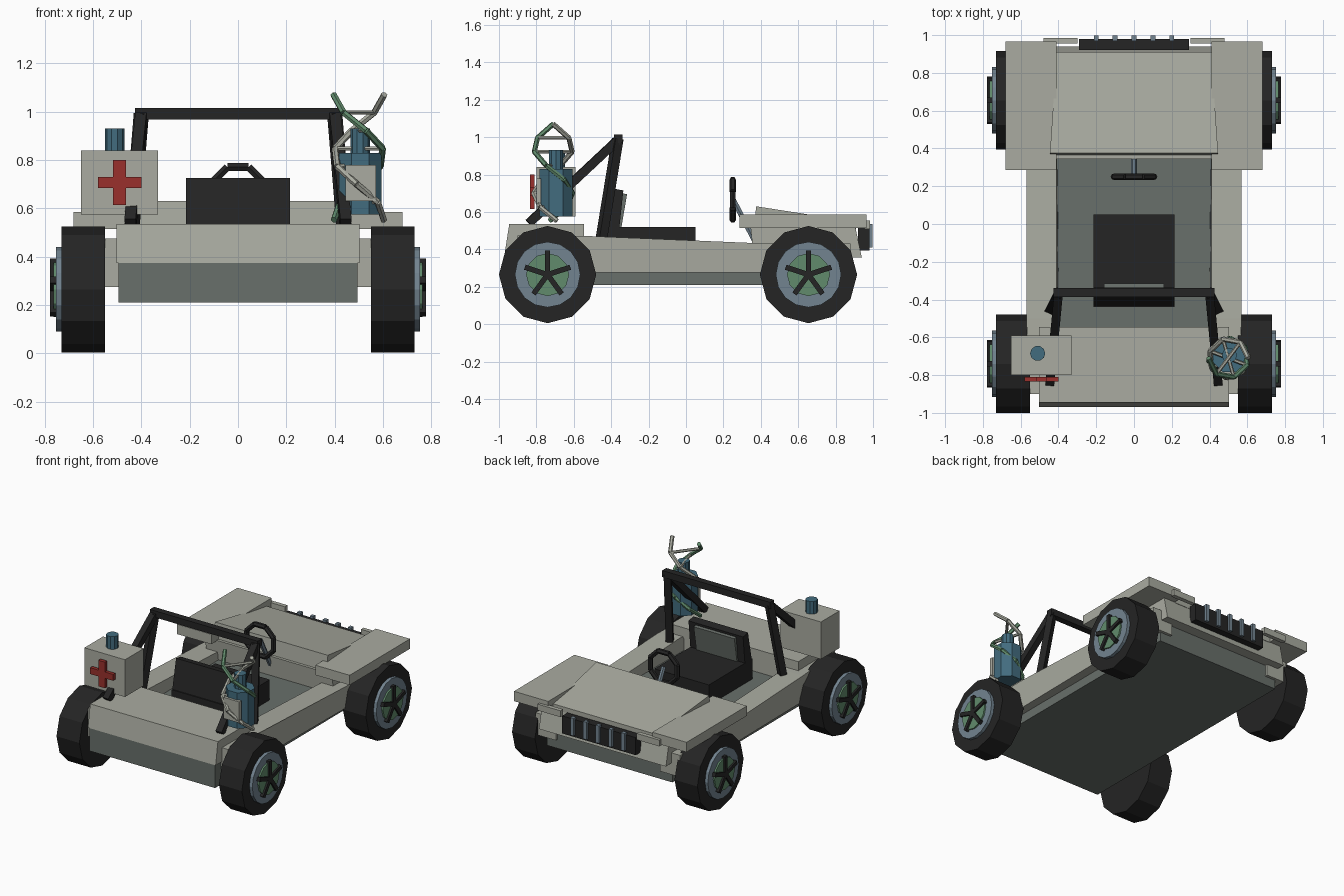
import bpy, bmesh, math
from mathutils import Vector, Matrix

if "Cube" in bpy.data.objects:
    bpy.data.objects.remove(bpy.data.objects["Cube"])


def mat(name, rgb):
    m = bpy.data.materials.new(name)
    m.diffuse_color = (*rgb, 1)
    m.use_nodes = True
    m.node_tree.nodes["Principled BSDF"].inputs["Base Color"].default_value = m.diffuse_color
    return m


PAINT = mat("pale_paint", (0.40, 0.41, 0.355))
FLOOR = mat("dark_grey", (0.14, 0.16, 0.145))
BLACK = mat("black", (0.018, 0.018, 0.018))
RED = mat("red", (0.32, 0.03, 0.025))
BLUE = mat("tank_blue", (0.055, 0.15, 0.21))
STEEL = mat("blue_grey", (0.17, 0.23, 0.28))
GREEN = mat("green", (0.12, 0.26, 0.15))


def finish(name, bm, material):
    bmesh.ops.recalc_face_normals(bm, faces=bm.faces)
    me = bpy.data.meshes.new(name)
    bm.to_mesh(me)
    bm.free()
    me.materials.append(material)
    ob = bpy.data.objects.new(name, me)
    bpy.context.collection.objects.link(ob)
    return ob


def add_box(bm, x, y, z):
    c = [(a + b) / 2 for a, b in (x, y, z)]
    s = [b - a for a, b in (x, y, z)]
    m = Matrix.Translation(c) @ Matrix.Diagonal((*s, 1))
    return bmesh.ops.create_cube(bm, size=1, matrix=m)["verts"]


def box(name, x, y, z, material):
    bm = bmesh.new()
    add_box(bm, x, y, z)
    return finish(name, bm, material)


def prism(name, profile, x0, x1, material, width=None):
    """Extrude a (y, z) profile along x; width(y) may scale x."""
    bm = bmesh.new()
    rows = [[bm.verts.new((x * (width(y) if width else 1), y, z)) for y, z in profile]
            for x in (x0, x1)]
    bm.faces.new(rows[0])
    bm.faces.new(rows[1][::-1])
    n = len(profile)
    for i in range(n):
        j = (i + 1) % n
        bm.faces.new((rows[0][i], rows[0][j], rows[1][j], rows[1][i]))
    return finish(name, bm, material)


def add_bar(bm, p, q, r, sides):
    """Straight bar between two points."""
    p, q = Vector(p), Vector(q)
    d = q - p
    m = (Matrix.Translation((p + q) / 2) @ d.to_track_quat('Z', 'Y').to_matrix().to_4x4()
         @ Matrix.Rotation(math.pi / sides, 4, 'Z'))
    bmesh.ops.create_cone(bm, cap_ends=True, segments=sides, radius1=r, radius2=r,
                          depth=d.length, matrix=m)


def bars(name, segments, r, sides, material):
    bm = bmesh.new()
    for p, q in segments:
        add_bar(bm, p, q, r, sides)
    return finish(name, bm, material)


def disc(name, c, r, x0, x1, sides, material):
    """Cylinder along x with a corner at the top."""
    bm = bmesh.new()
    m = Matrix.Translation(((x0 + x1) / 2, c[0], c[1])) @ Matrix.Rotation(math.pi / 2, 4, 'Y')
    bmesh.ops.create_cone(bm, cap_ends=True, segments=sides, radius1=r, radius2=r,
                          depth=abs(x1 - x0), matrix=m)
    return finish(name, bm, material)


# Wheels
for end, wy in (("rear", -0.74), ("front", 0.655)):
    for side, s in (("left", -1), ("right", 1)):
        tag, c = f"{end}_{side}", (wy, 0.265)
        disc("tyre_" + tag, c, 0.26, s * 0.55, s * 0.73, 12, BLACK)
        disc("rim_" + tag, c, 0.175, s * 0.70, s * 0.753, 16, STEEL)
        disc("hub_" + tag, c, 0.115, s * 0.72, s * 0.764, 12, GREEN)
        bm = bmesh.new()
        for k in range(5):
            vs = add_box(bm, (s * 0.765 - 0.012, s * 0.765 + 0.012), (-0.014, 0.014), (0, 0.128))
            rot = Matrix.Rotation(k * math.tau / 5, 4, 'X')
            bmesh.ops.transform(bm, verts=vs, matrix=Matrix.Translation((0, *c)) @ rot)
        finish("spokes_" + tag, bm, BLACK)

# Chassis, side panels and rear deck
prism("chassis", [(-0.965, 0.21), (-0.965, 0.375), (0.86, 0.375), (0.86, 0.21)],
      -0.495, 0.495, FLOOR)
side_profile = [(-0.90, 0.275), (-0.90, 0.475), (-0.5, 0.47), (0.45, 0.43),
                (0.88, 0.43), (0.88, 0.275)]
for side, s in (("left", -1), ("right", 1)):
    prism("side_panel_" + side, side_profile, s * 0.41, s * 0.57, PAINT,
          lambda y: 1 if y > -0.85 else 0.965)
prism("rear_deck", [(-0.97, 0.375), (-0.945, 0.535), (-0.545, 0.535), (-0.545, 0.375)],
      -0.503, 0.503, PAINT)

# Nose, hood and front fenders
prism("nose", [(0.36, 0.375), (0.345, 0.52), (0.905, 0.52), (0.94, 0.355)], -0.5, 0.5, PAINT)
prism("hood", [(0.365, 0.52), (0.375, 0.63), (0.91, 0.547), (0.91, 0.51)], -0.445, 0.445,
      PAINT, lambda y: 1 - 0.08 * (y - 0.375) / 0.535)
for side, s in (("left", -1), ("right", 1)):
    prism("fender_" + side, [(0.285, 0.515), (0.285, 0.585), (0.965, 0.585), (0.965, 0.515)],
          s * 0.41, s * 0.68, PAINT)
    prism("lamp_plate_" + side, [(0.955, 0.51), (0.955, 0.555), (0.985, 0.555), (0.985, 0.51)],
          s * 0.30, s * 0.48, PAINT)

# Grille
box("grille", (-0.29, 0.29), (0.92, 0.98), (0.395, 0.52), BLACK)
bm = bmesh.new()
for k in range(-2, 3):
    add_box(bm, (k * 0.1 - 0.013, k * 0.1 + 0.013), (0.97, 0.997), (0.41, 0.535))
finish("grille_bars", bm, STEEL)

# Seat
box("seat_cushion", (-0.215, 0.215), (-0.44, 0.05), (0.37, 0.52), BLACK)
prism("seat_back", [(-0.44, 0.48), (-0.39, 0.725), (-0.335, 0.715), (-0.36, 0.48)],
      -0.215, 0.215, BLACK)
prism("seat_pad", [(-0.37, 0.52), (-0.345, 0.70), (-0.315, 0.695), (-0.345, 0.52)],
      -0.16, 0.16, FLOOR)

# Steering wheel and column
ring = [(0.115 * math.cos((k + 0.5) * math.tau / 8), 0.25,
         0.665 + 0.115 * math.sin((k + 0.5) * math.tau / 8)) for k in range(8)]
bars("steering_wheel", [(ring[k], ring[(k + 1) % 8]) for k in range(8)], 0.018, 6, BLACK)
bars("steering_column", [((0, 0.25, 0.67), (0, 0.37, 0.44))], 0.016, 6, STEEL)

# Roll cage
cage = [((-0.425, -0.362, 0.992), (0.425, -0.362, 0.992))]
for s in (-1, 1):
    cage.append(((s * 0.445, -0.455, 0.44), (s * 0.40, -0.365, 0.99)))
    cage.append(((s * 0.40, -0.37, 0.98), (s * 0.445, -0.84, 0.54)))
bars("roll_cage", cage, 0.033, 4, BLACK)

# Medical box with cross and lid knob
box("medical_box", (-0.65, -0.33), (-0.80, -0.59), (0.575, 0.84), PAINT)
bm = bmesh.new()
add_box(bm, (-0.58, -0.40), (-0.835, -0.81), (0.685, 0.73))
add_box(bm, (-0.516, -0.464), (-0.835, -0.81), (0.615, 0.80))
finish("red_cross", bm, RED)
bars("box_knob", [((-0.51, -0.685, 0.83), (-0.51, -0.685, 0.93))], 0.04, 10, BLUE)

# Gas tank
TX, TY = 0.505, -0.695
bars("tank", [((TX, TY, 0.575), (TX, TY, 0.83))], 0.095, 8, BLUE)
bars("tank_neck", [((TX, TY, 0.82), (TX, TY, 0.93))], 0.04, 10, BLUE)
box("tank_label", (0.445, 0.57), (-0.80, -0.775), (0.63, 0.78), PAINT)


# Twin spiral tubes with cross rungs
def spiral(start):
    return [(0.5 + 0.105 * math.cos(a), -0.71 + 0.105 * math.sin(a), 1.07 - 0.074 * k)
            for k in range(8) for a in [start + math.radians(53) * k]]


first, second = spiral(math.pi), spiral(0)
bars("spiral_green", list(zip(first, first[1:])), 0.014, 6, GREEN)
bars("spiral_pale", list(zip(second, second[1:])), 0.014, 6, PAINT)
bars("spiral_rungs", list(zip(first[1:-1], second[1:-1])), 0.01, 6, PAINT)
